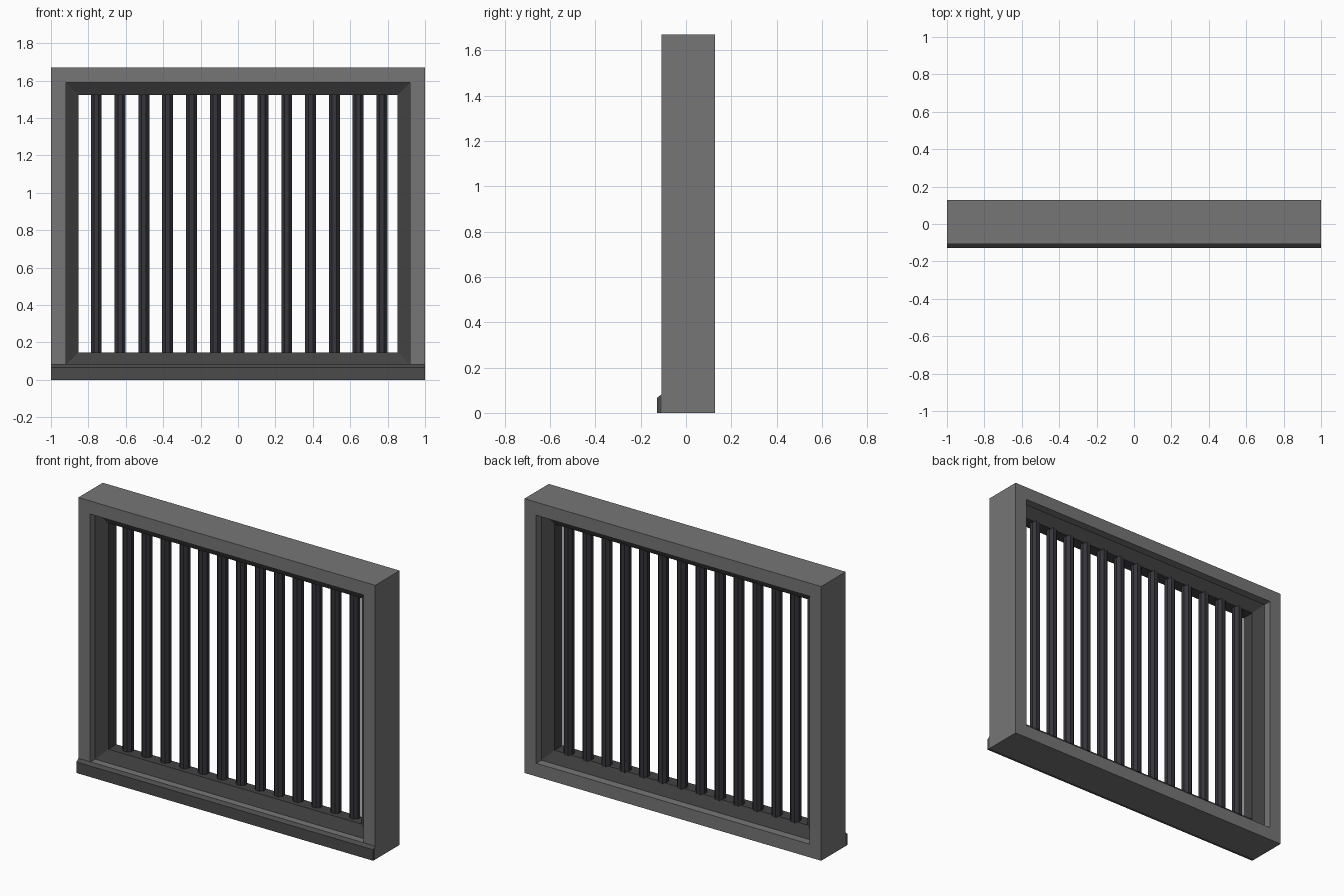
import bpy, math

if "Cube" in bpy.data.objects:
    bpy.data.objects.remove(bpy.data.objects["Cube"])

H = 1.67  # overall height, width is 2


def material(name, rgb):
    m = bpy.data.materials.new(name)
    m.diffuse_color = (*rgb, 1)
    m.use_nodes = True
    m.node_tree.nodes["Principled BSDF"].inputs["Base Color"].default_value = m.diffuse_color
    return m


def mesh_object(name, verts, faces, mat):
    me = bpy.data.meshes.new(name)
    me.from_pydata(verts, [], faces)
    me.materials.append(mat)
    ob = bpy.data.objects.new(name, me)
    bpy.context.collection.objects.link(ob)
    return ob


def mitred_ring(name, profile, mat):
    """Sweep a closed (inset, y) profile round the window rectangle."""
    n = len(profile)
    verts = []
    for sx, top in ((-1, 0), (1, 0), (1, 1), (-1, 1)):
        for inset, y in profile:
            verts.append((sx * (1 - inset), y, H - inset if top else inset))
    faces = []
    for c in range(4):
        d = (c + 1) % 4
        for i in range(n):
            j = (i + 1) % n
            faces.append((c * n + i, d * n + i, d * n + j, c * n + j))
    return mesh_object(name, verts, faces, mat)


stone = material("frame_grey", (0.18, 0.18, 0.18))
dark = material("inner_dark_grey", (0.055, 0.055, 0.055))
sill_grey = material("sill_grey", (0.07, 0.07, 0.07))
iron = material("bar_iron", (0.035, 0.035, 0.043))

# Outer frame
mitred_ring("outer_frame",
            [(0.08, -0.108), (0.08, 0.127), (0, 0.127), (0, -0.108)][::-1], stone)

# Inner frame with sloped front and back faces
mitred_ring("inner_frame",
            [(0.07, -0.061), (0.08, -0.061), (0.147, -0.03),
             (0.147, 0.047), (0.08, 0.078), (0.07, 0.078)], dark)

# Chamfered sill strip along the front
section = [(-0.108, 0), (-0.127, 0), (-0.127, 0.067), (-0.108, 0.082)]
mesh_object("front_sill",
            [(x, y, z) for x in (-1, 1) for y, z in section],
            [(0, 3, 2, 1), (4, 5, 6, 7)]
            + [(i, (i + 1) % 4, (i + 1) % 4 + 4, i + 4) for i in range(4)],
            sill_grey)

# Thirteen octagonal bars
bar_mesh = None
for i in range(13):
    loc = (0.006 + (i - 6) * 0.1273, 0.026, H / 2)
    if bar_mesh is None:
        bpy.ops.mesh.primitive_cylinder_add(
            vertices=8, radius=0.0315, depth=H - 0.28, location=loc)
        bar = bpy.context.object
        bar_mesh = bar.data
        bar_mesh.materials.append(iron)
    else:
        bar = bpy.data.objects.new("bar", bar_mesh)
        bpy.context.collection.objects.link(bar)
        bar.location = loc
    bar.rotation_euler.z = math.radians(22.5)
    bar.name = f"bar_{i + 1:02d}"

# Outward-facing normals everywhere
import bmesh
for me in {o.data for o in bpy.context.scene.objects}:
    bm = bmesh.new()
    bm.from_mesh(me)
    bmesh.ops.recalc_face_normals(bm, faces=bm.faces)
    bm.to_mesh(me)
    bm.free()
